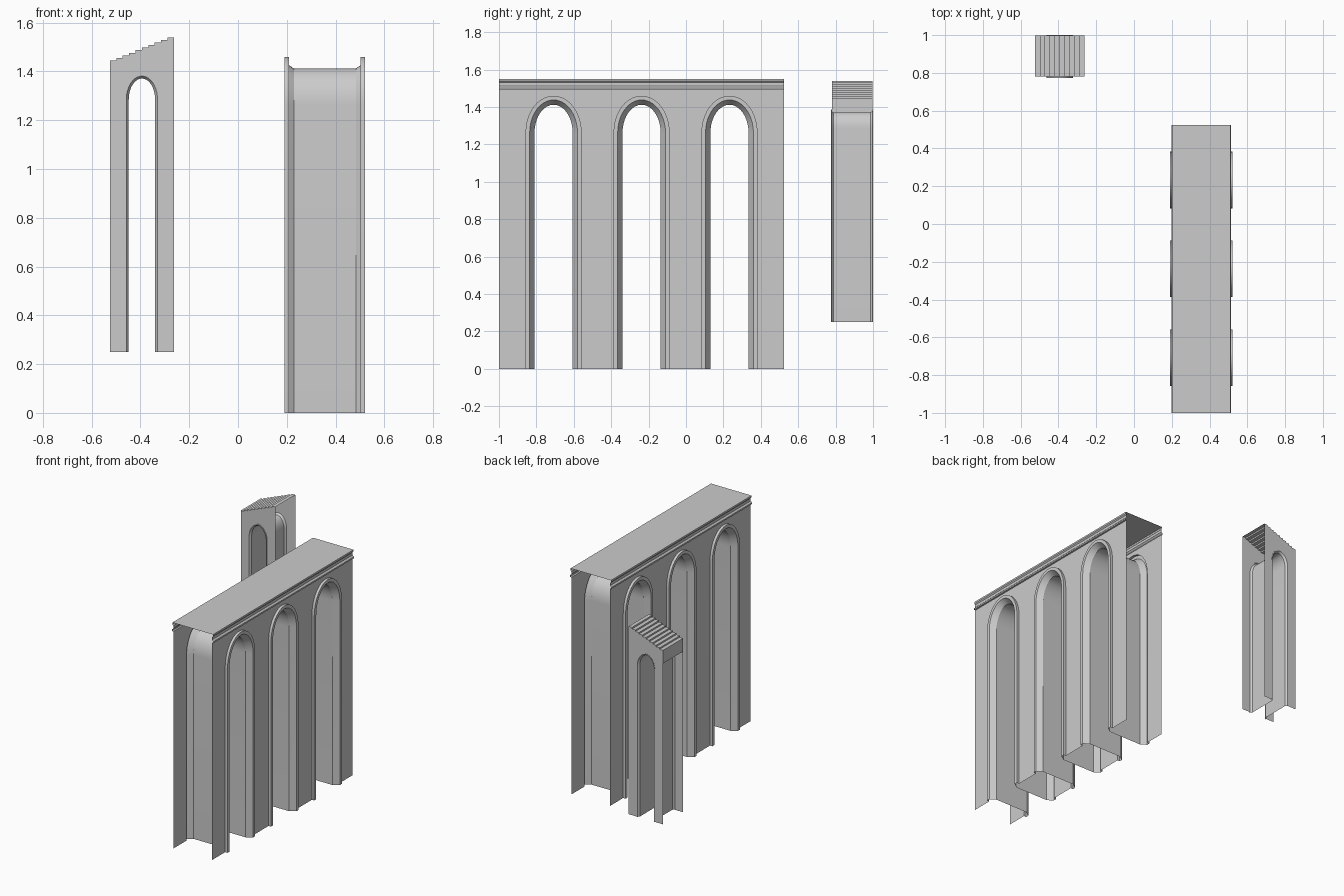
import bpy, math

if "Cube" in bpy.data.objects:
    bpy.data.objects.remove(bpy.data.objects["Cube"])

def make(name, verts, faces, smooth=False):
    me = bpy.data.meshes.new(name)
    me.from_pydata(verts, [], faces)
    ob = bpy.data.objects.new(name, me)
    bpy.context.collection.objects.link(ob)
    if smooth:
        bpy.ops.object.select_all(action='DESELECT')
        ob.select_set(True)
        bpy.context.view_layer.objects.active = ob
        bpy.ops.object.shade_smooth_by_angle(angle=math.radians(30))
    return ob

def arch(c, w, z0, spring, rise, n=20):
    """Arch outline (u, z) from left foot over the crown to right foot."""
    pts = [(c - w, z0)]
    for i in range(n + 1):
        a = math.pi * (1 - i / n)
        pts.append((c + w * math.cos(a), spring + rise * math.sin(a)))
    return pts + [(c + w, z0)]

def lining(name, place, flip, c, z0, spring, extra, profile):
    """Loft arches through a list of (depth, half width) sections."""
    verts, faces = [], []
    for d, w in profile:
        ring = arch(c, w, z0, spring, w + extra)
        verts += [place(u, d, z) for u, z in ring]
    n = len(ring)
    for s in range(len(profile) - 1):
        for i in range(n - 1):
            a = s * n + i
            f = (a, a + 1, a + n + 1, a + n)
            faces.append(f[::-1] if flip else f)
    make(name, verts, faces, True)

def sheet(name, place, d, outline, flip):
    idx = list(range(len(outline)))
    make(name, [place(u, d, z) for u, z in outline], [idx[::-1] if flip else idx])

# Long arcade wall: open-ended sheets, arches run through along x
CX, Y0, Y1 = 0.356, -1.0, 0.525
centres = [-0.708, -0.2375, 0.2325]
wall = lambda u, d, z: (CX + d, u, z)
outline = [(Y0, 0)]
for c in centres:
    outline += arch(c, 0.150, 0, 1.262, 0.198)
outline += [(Y1, 0), (Y1, 1.49), (Y0, 1.49)]
sheet("wall_right_face", wall, 0.147, outline, False)
sheet("wall_left_face", wall, -0.147, outline, True)

# Raised moulding, splayed reveal and tunnel of each wall arch
half = [(0.147, 0.150), (0.165, 0.150), (0.165, 0.128), (0.147, 0.116), (0.127, 0.102)]
prof = [(-d, w) for d, w in half] + half[::-1]
for i, c in enumerate(centres):
    lining(f"wall_arch_{i + 1}", wall, False, c, 0, 1.262, 0.048, prof)

# Cornice and flat roof in one extruded profile
side = [(0.147, 1.49), (0.157, 1.492), (0.157, 1.502), (0.147, 1.512),
        (0.147, 1.53), (0.154, 1.538), (0.154, 1.55)]
cor = [(-x, z) for x, z in side] + side[::-1]
n = len(cor)
make("cornice_roof",
     [(CX + x, y, z) for y in (Y0, Y1) for x, z in cor],
     [(i, i + 1, n + i + 1, n + i) for i in range(n - 1)])

# Stair pier: stepped top rising to +x, arch runs through along y
X0, X1, ZB, STEPS = -0.525, -0.263, 0.25, 10
pier = lambda u, d, z: (u, d, z)
stair = []
for i in range(STEPS):
    z = 1.445 + 0.0105 * i
    stair += [(X0 + (X1 - X0) * k / STEPS, z) for k in (i, i + 1)]
pc = (X0 + X1) / 2
outline = [(X0, ZB)] + arch(pc, 0.070, ZB, 1.285, 0.102) + [(X1, ZB)] + stair[::-1]
sheet("pier_front_face", pier, 0.78, outline, False)
sheet("pier_back_face", pier, 0.998, outline, True)
lining("pier_arch", pier, True, pc, ZB, 1.285, 0.032,
       [(0.78, 0.070), (0.774, 0.070), (0.774, 0.064), (0.788, 0.054),
        (0.986, 0.054), (1.0, 0.064), (1.0, 0.070), (0.998, 0.070)])

# Treads and risers, with the short panel under the lowest step
path = [(X0, 1.355)] + stair
n = len(path)
make("pier_steps",
     [(x, y, z) for y in (0.78, 0.998) for x, z in path],
     [(i, i + 1, n + i + 1, n + i) for i in range(n - 1)])
